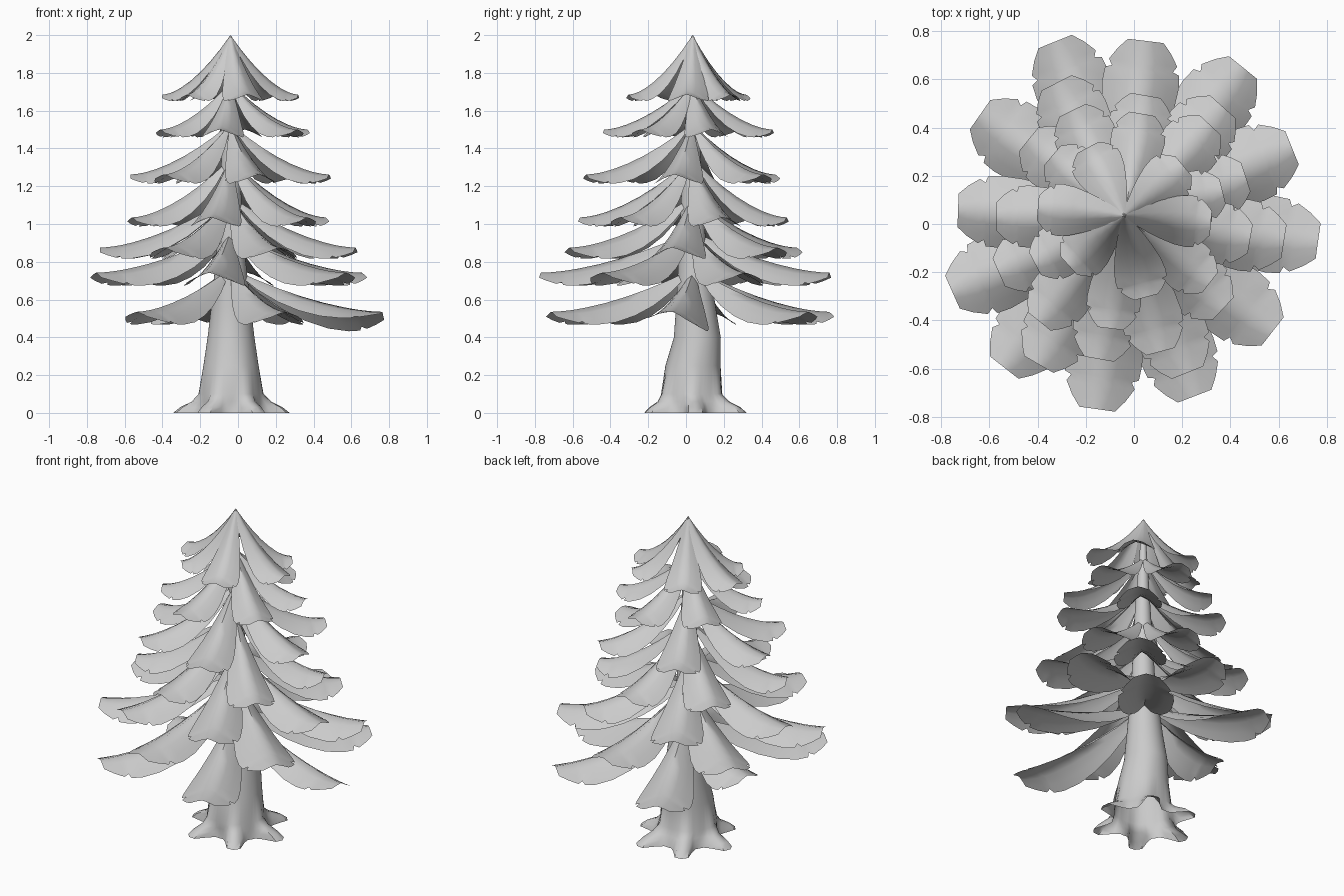
import bpy, bmesh, math
from mathutils import Vector

if "Cube" in bpy.data.objects:
    bpy.data.objects.remove(bpy.data.objects["Cube"])

grey = bpy.data.materials.new("plain grey")
grey.use_nodes = True
grey.diffuse_color = (0.6, 0.6, 0.6, 1)
grey.node_tree.nodes["Principled BSDF"].inputs["Base Color"].default_value = (0.6, 0.6, 0.6, 1)


def interp(table, t):
    """Linear lookup in a list of tuples keyed by their first item."""
    for a, b in zip(table, table[1:]):
        if t <= b[0]:
            k = (t - a[0]) / (b[0] - a[0])
            return [p + (q - p) * k for p, q in zip(a[1:], b[1:])]
    return list(table[-1][1:])


def finish(name, bm, angle):
    bm.normal_update()
    mesh = bpy.data.meshes.new(name)
    bm.to_mesh(mesh)
    bm.free()
    mesh.materials.append(grey)
    obj = bpy.data.objects.new(name, mesh)
    bpy.context.collection.objects.link(obj)
    bpy.ops.object.select_all(action='DESELECT')
    obj.select_set(True)
    bpy.context.view_layer.objects.active = obj
    bpy.ops.object.shade_smooth_by_angle(angle=math.radians(angle))


# Trunk: height, centre x, centre y, radius, root reach
TRUNK = [(0.0, -0.035, 0.05, 0.183, 0.125), (0.03, -0.035, 0.047, 0.176, 0.095),
         (0.06, -0.035, 0.04, 0.17, 0.04), (0.1, -0.037, 0.03, 0.162, 0.01),
         (0.25, -0.037, 0.037, 0.146, 0), (0.4, -0.037, 0.06, 0.124, 0),
         (0.56, -0.037, 0.052, 0.105, 0), (0.9, -0.04, 0.035, 0.07, 0),
         (1.4, -0.04, 0.03, 0.045, 0), (1.95, -0.04, 0.035, 0.01, 0)]


def build_trunk(sides=48, roots=6):
    bm = bmesh.new()
    rings = []
    for z, cx, cy, radius, reach in TRUNK:
        ring = []
        for i in range(sides):
            a = math.tau * i / sides
            lobe = min(1, max(0, 0.25 + 0.9 * math.cos(roots * a)))
            r = radius + reach * lobe
            ring.append(bm.verts.new((cx + r * math.cos(a), cy + r * math.sin(a), z)))
        rings.append(ring)
    for low, high in zip(rings, rings[1:]):
        for i in range(sides):
            j = (i + 1) % sides
            bm.faces.new((low[i], low[j], high[j], high[i]))
    bm.faces.new(rings[-1])
    finish("trunk", bm, 50)


# Frond outline: position along the length, share of half width
OUTLINE = [(0, 0.08), (0.15, 0.36), (0.3, 0.6), (0.45, 0.8), (0.6, 0.96), (0.74, 1.03),
           (0.82, 1.0), (0.835, 0.82), (0.87, 0.92), (0.94, 0.72), (1.0, 0.48)]
ACROSS = [-1, -0.7, -0.35, 0, 0.35, 0.7, 1]


def add_frond(bm, root_z, tip_z, half_width, azimuth, reach, roll=0.0):
    cx, cy, radius, _ = interp(TRUNK, root_z)
    a = math.radians(azimuth)
    out = Vector((math.cos(a), math.sin(a), 0))
    side = Vector((-out.y, out.x, 0))
    start = 0.4 * radius if root_z < 1.9 else 0.0
    rows = []
    for t, share in OUTLINE:
        width = half_width * share
        ridge = tip_z + (root_z - tip_z) * (1 - t) ** 1.65
        droop = 1.2 - 0.85 * t
        row = []
        for v in ACROSS:
            p = Vector((cx, cy, 0)) + out * (start + (reach - start) * t) + side * (v * width)
            p.z = ridge - droop * width * abs(v) ** 1.25 + roll * v * width
            row.append(bm.verts.new(p))
        rows.append(row)
    for r0, r1 in zip(rows, rows[1:]):
        for i in range(len(ACROSS) - 1):
            bm.faces.new((r0[i], r1[i], r1[i + 1], r0[i + 1]))


# Tiers from the top: root height, tip height, half width,
# then azimuth, reach and optional roll of each frond
TIERS = [
    (2.0, 1.685, 0.105, [(-5, .36), (40, .32), (118, .32), (175, .36), (222, .31), (285, .35)]),
    (1.74, 1.5, 0.11, [(-38, .45), (14, .42), (80, .43), (140, .39), (208, .42), (263, .47)]),
    (1.52, 1.262, 0.125, [(-10, .53), (47, .52), (116, .49), (180, .53), (231, .56), (285, .58)]),
    (1.33, 1.035, 0.13, [(-43, .56), (18, .53), (80, .51), (141, .51), (204, .57), (260, .6)]),
    (1.13, 0.875, 0.145, [(-9, .67), (48, .61), (117, .62), (178, .69), (240, .71), (-68, .7)]),
    (0.95, 0.742, 0.155, [(-38, .78), (22, .75), (83, .73), (145, .73), (204, .78), (262, .81)]),
    (0.75, 0.535, 0.155, [(-8, .81, -.22), (51, .78), (112, .77), (170, .48), (232, .81), (-69, .81)]),
]

build_trunk()
for number, (root_z, tip_z, half_width, fronds) in enumerate(TIERS, 1):
    bm = bmesh.new()
    for frond in fronds:
        add_frond(bm, root_z, tip_z, half_width, *frond)
    finish(f"branch_tier_{number}", bm, 60)
